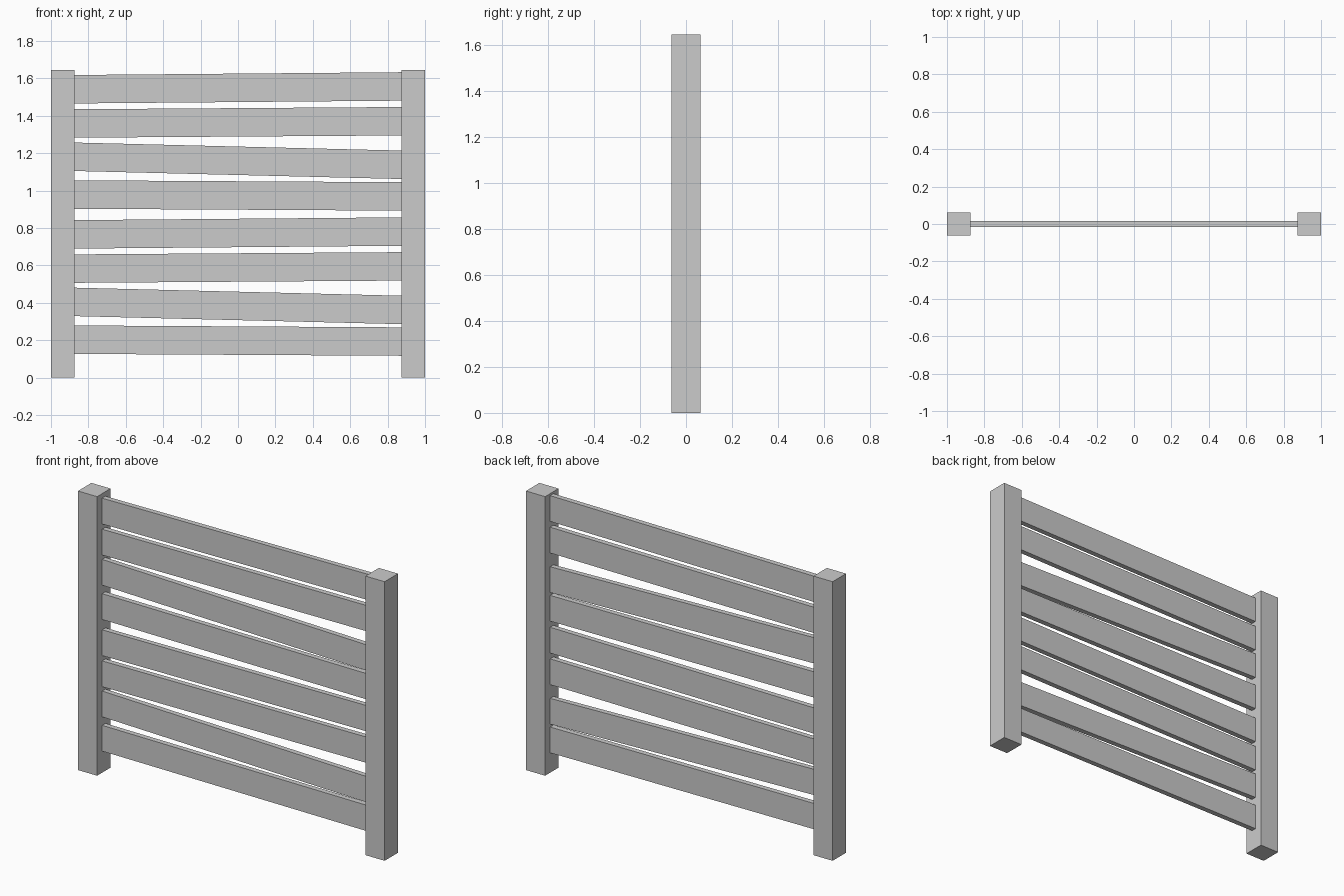
import bpy
import bmesh

if "Cube" in bpy.data.objects:
    bpy.data.objects.remove(bpy.data.objects["Cube"])

POST, HEIGHT = 0.125, 1.645
INNER = 1 - POST
SLAT_H, SLAT_T = 0.152, 0.031
PERIOD = 0.776


def box(name, x0, x1, thick, height, z_left, z_right):
    """Box from x0 to x1 whose ends stay vertical while its centre line slopes."""
    bm = bmesh.new()
    bmesh.ops.create_cube(bm, size=1)
    for v in bm.verts:
        t = v.co.x + 0.5
        v.co.x = x0 + (x1 - x0) * t
        v.co.y *= thick
        v.co.z = v.co.z * height + z_left + (z_right - z_left) * t
    mesh = bpy.data.meshes.new(name)
    bm.to_mesh(mesh)
    bm.free()
    obj = bpy.data.objects.new(name, mesh)
    bpy.context.collection.objects.link(obj)
    return obj


# Square end posts
box("left_post", -1, -INNER, POST, HEIGHT, HEIGHT / 2, HEIGHT / 2)
box("right_post", INNER, 1, POST, HEIGHT, HEIGHT / 2, HEIGHT / 2)

# Crooked slats: a group of four (left, right centre heights), repeated twice
group = [(0.203, 0.193), (0.405, 0.362), (0.583, 0.595), (0.766, 0.781)]
for rep in range(2):
    for i, (zl, zr) in enumerate(group):
        dz = rep * PERIOD
        box(f"slat_{rep * 4 + i + 1}", -INNER, INNER, SLAT_T, SLAT_H, zl + dz, zr + dz)
